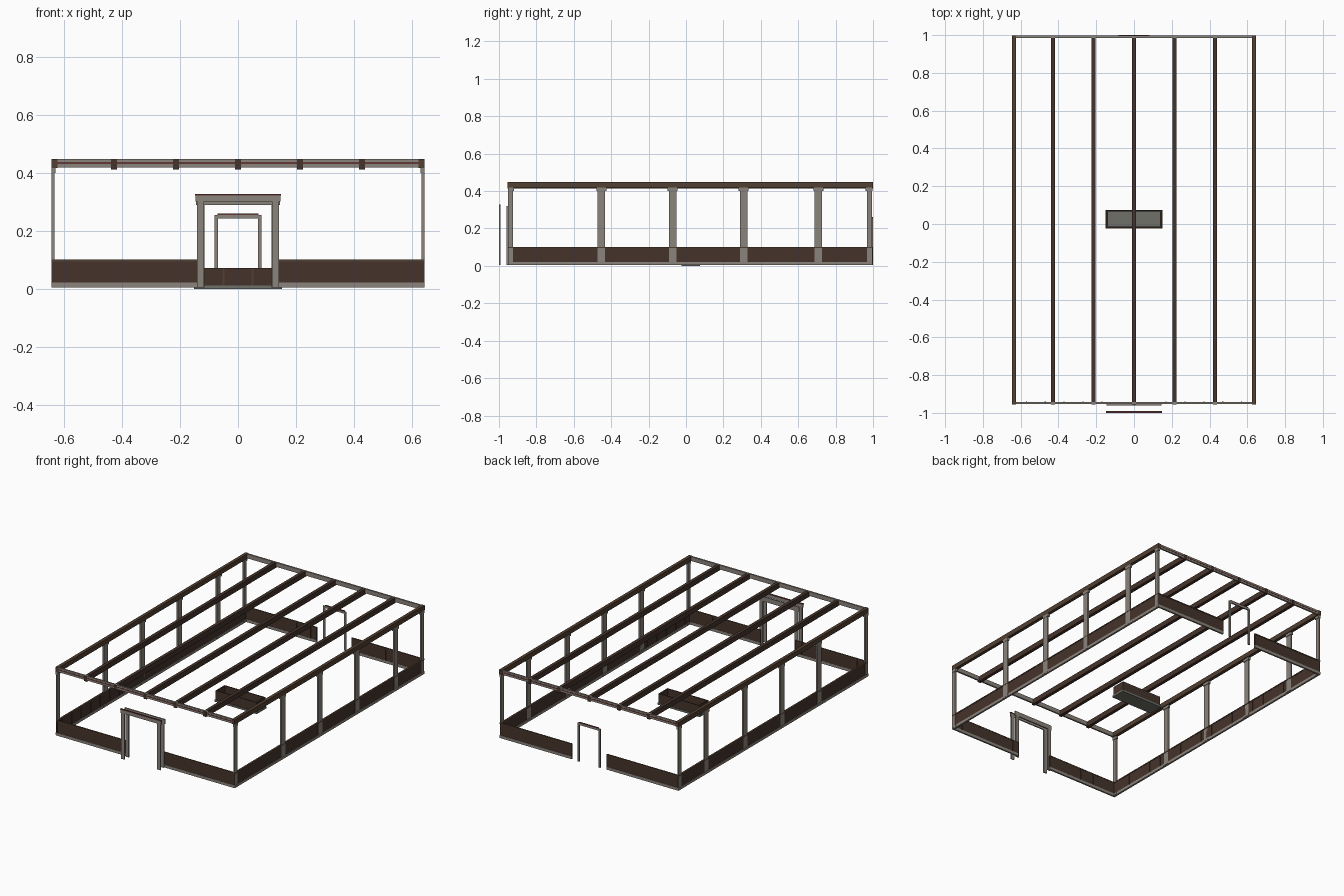
import bpy

if "Cube" in bpy.data.objects:
    bpy.data.objects.remove(bpy.data.objects["Cube"])

def material(name, rgb):
    m = bpy.data.materials.new(name)
    m.diffuse_color = (*rgb, 1)
    m.use_nodes = True
    m.node_tree.nodes["Principled BSDF"].inputs["Base Color"].default_value = m.diffuse_color
    return m

WOOD = material("dark_wood", (0.06, 0.034, 0.024))
BEAM = material("beam_wood", (0.085, 0.05, 0.032))
STONE = material("weathered_stone", (0.26, 0.23, 0.2))
FLOOR = material("counter_grey", (0.16, 0.16, 0.14))
RED = material("red_trim", (0.13, 0.04, 0.035))

def box(name, x0, x1, y0, y1, z0, z1, mat):
    bpy.ops.mesh.primitive_cube_add(size=1, location=((x0 + x1) / 2, (y0 + y1) / 2, (z0 + z1) / 2))
    o = bpy.context.object
    o.name = name
    o.scale = (abs(x1 - x0), abs(y1 - y0), z1 - z0)
    bpy.ops.object.transform_apply(location=False, rotation=False, scale=True)
    o.data.materials.append(mat)
    return o

XW, YF, YB = 0.642, -0.953, 0.997

# side walls: base rail, wainscot, cap, posts, top beam
for s, side in ((-1, "left"), (1, "right")):
    box(side + "_base_rail", s * 0.632, s * 0.644, YF, YB, 0.004, 0.022, STONE)
    box(side + "_wainscot", s * 0.634, s * XW, YF, YB, 0.022, 0.095, WOOD)
    box(side + "_wainscot_cap", s * 0.632, s * 0.644, YF, YB, 0.095, 0.102, BEAM)
    box(side + "_top_beam", s * 0.624, s * 0.645, YF - 0.002, YB + 0.002, 0.418, 0.449, BEAM)
    for y, w in ((-0.939, 0.014), (-0.452, 0.02), (-0.072, 0.02), (0.308, 0.02), (0.708, 0.02), (0.981, 0.014)):
        box(side + "_post", s * 0.634, s * 0.6435, y - w, y + w, 0.02, 0.402, STONE)
        box(side + "_post_capital", s * 0.63, s * 0.645, max(y - w - 0.006, YF), min(y + w + 0.006, YB), 0.4, 0.418, STONE)
        box(side + "_post_foot", s * 0.63, s * 0.645, max(y - w - 0.006, YF), min(y + w + 0.006, YB), 0.008, 0.022, STONE)
    # battens on the inner face
    for i in range(20):
        y = -0.9 + i * 0.0975
        box(side + "_batten", s * 0.632, s * 0.635, y - 0.003, y + 0.003, 0.022, 0.095, WOOD)

# end walls with a door gap, and the cross beams above
for y, d, end in ((YF, 1, "front"), (YB, -1, "back")):
    for s in (-1, 1):
        a, b = s * 0.125, s * XW
        box(end + "_base_rail", a, b, y, y + d * 0.011, 0.004, 0.022, STONE)
        box(end + "_wainscot", a, b, y + d * 0.002, y + d * 0.01, 0.022, 0.095, WOOD)
        box(end + "_wainscot_cap", a, b, y, y + d * 0.011, 0.095, 0.102, BEAM)
        for i in range(5):
            x = s * (0.17 + i * 0.1)
            box(end + "_batten", x - 0.003, x + 0.003, y + d * 0.009, y + d * 0.012, 0.022, 0.095, WOOD)
    box(end + "_cross_beam", -0.63, 0.63, y, y + d * 0.011, 0.42, 0.448, STONE)
    box(end + "_red_stripe", -0.625, 0.625, y - d * 0.001, y + d * 0.001, 0.431, 0.438, RED)

# ceiling joists
for i in range(-2, 3):
    x = i * 0.2145
    box("ceiling_joist", x - 0.0105, x + 0.0105, YF - 0.002, YB + 0.002, 0.413, 0.447, WOOD)

# doorways
def doorway(name, inner, outer, y0, y1, z_head, z_top, over):
    for s in (-1, 1):
        box(name + "_jamb", s * inner, s * outer, y0, y1, 0.004, z_head, STONE)
    box(name + "_header", -over, over, y0, y1, z_head, z_top, STONE)

doorway("front_door_frame", 0.117, 0.141, -1.0, -0.993, 0.302, 0.322, 0.147)
box("front_door_cap", -0.148, 0.148, -1.0, -0.991, 0.322, 0.328, RED)
doorway("front_inner_frame", 0.115, 0.138, -0.96, -0.952, 0.29, 0.32, 0.145)
doorway("back_door_frame", 0.069, 0.082, 0.992, 1.0, 0.243, 0.255, 0.082)
box("back_door_cap", -0.07, 0.07, 0.993, 1.0, 0.255, 0.261, RED)

# open counter in the middle of the room
box("counter_floor", -0.152, 0.152, -0.024, 0.075, 0.0, 0.012, FLOOR)
for s in (-1, 1):
    box("counter_end", s * 0.138, s * 0.147, -0.018, 0.07, 0.012, 0.072, WOOD)
for y in (-0.02, 0.066):
    box("counter_side", -0.147, 0.147, y, y + 0.006, 0.012, 0.072, WOOD)
for x in (-0.05, 0.05):
    box("counter_batten", x - 0.004, x + 0.004, -0.022, -0.019, 0.012, 0.07, BEAM)
